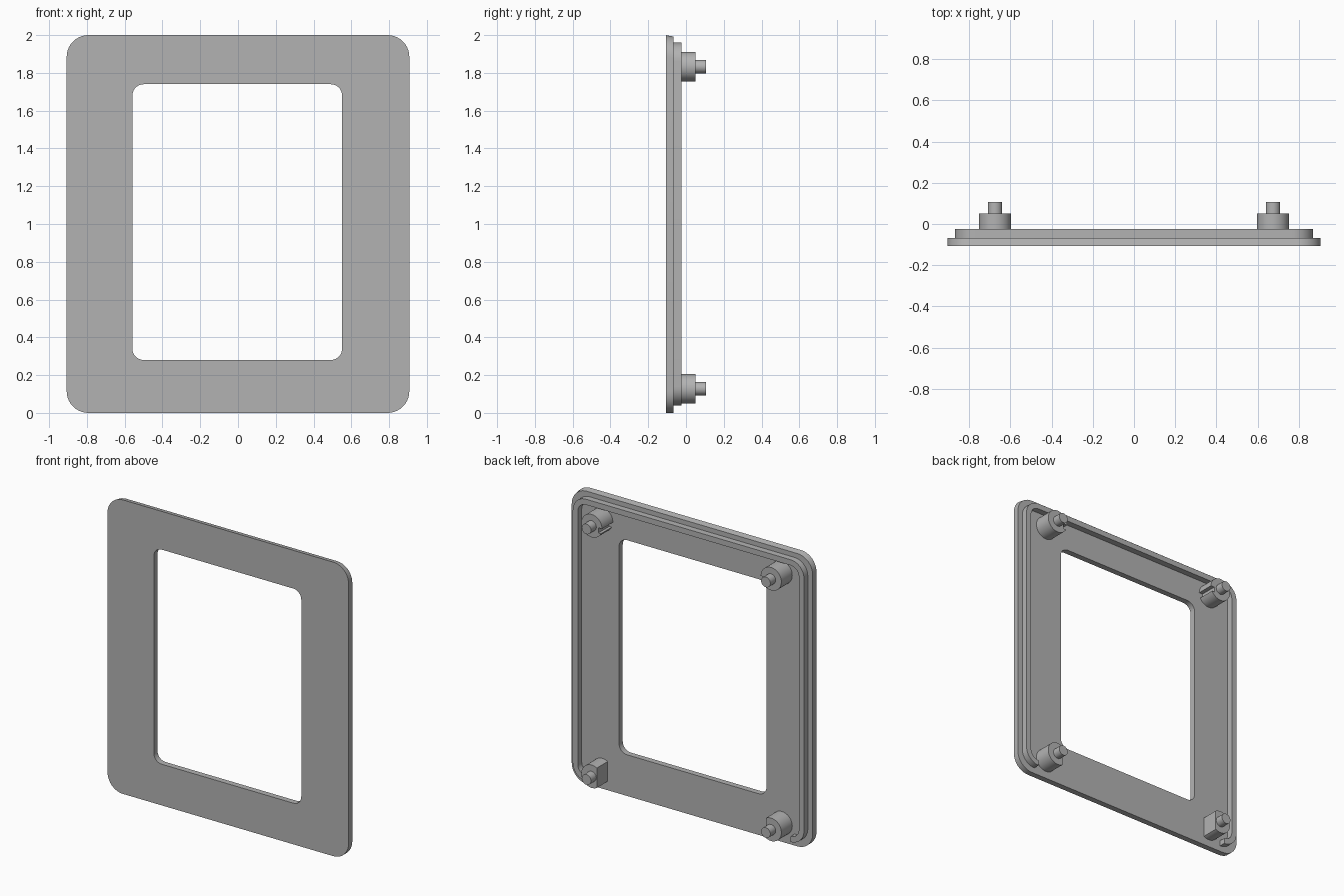
import bpy, bmesh
from math import cos, sin, pi, radians

if "Cube" in bpy.data.objects:
    bpy.data.objects.remove(bpy.data.objects["Cube"])

GREY = (0.45, 0.45, 0.45, 1)
grey = bpy.data.materials.new("plain grey")
grey.use_nodes = True
grey.diffuse_color = GREY
grey.node_tree.nodes["Principled BSDF"].inputs["Base Color"].default_value = GREY

FLOOR, LIP_TOP, BOSS_TOP, FRONT, PIN_TOP = -0.067, -0.025, 0.05, -0.107, 0.107
MID_Z = 1.0


def finish(bm, name, mirrored=False):
    bmesh.ops.recalc_face_normals(bm, faces=bm.faces)
    mesh = bpy.data.meshes.new(name)
    bm.to_mesh(mesh)
    bm.free()
    mesh.materials.append(grey)
    obj = bpy.data.objects.new(name, mesh)
    bpy.context.collection.objects.link(obj)
    bpy.ops.object.select_all(action='DESELECT')
    obj.select_set(True)
    bpy.context.view_layer.objects.active = obj
    bpy.ops.object.shade_smooth_by_angle(angle=radians(30))
    if mirrored:
        obj.modifiers.new("mirror", 'MIRROR')
    return obj


def rounded_outline(half_w, half_h, radius, cx=0, cz=MID_Z, steps=10):
    """Rounded rectangle, starting and ending on the bottom edge."""
    points = []
    for i, (sx, sz) in enumerate([(1, -1), (1, 1), (-1, 1), (-1, -1)]):
        for k in range(steps + 1):
            a = (i - 1 + k / steps) * pi / 2
            points.append((cx + sx * (half_w - radius) + radius * cos(a),
                           cz + sz * (half_h - radius) + radius * sin(a)))
    return points


def ring(outer, inner, y0, y1, closed=True):
    """Band between two outlines, extruded along y."""
    bm = bmesh.new()
    loops = [[bm.verts.new((x, y, z)) for x, z in pts]
             for pts, y in ((outer, y0), (outer, y1), (inner, y1), (inner, y0))]
    n = len(outer)
    for i in range(n if closed else n - 1):
        j = (i + 1) % n
        for a, b in zip(loops, loops[1:] + loops[:1]):
            bm.faces.new((a[i], a[j], b[j], b[i]))
    if not closed:
        for end in (0, -1):
            bm.faces.new([loop[end] for loop in loops])
    return bm


def prism(points, y0, y1, cx, cz):
    """Solid with the given cross-section, extruded along y."""
    bm = bmesh.new()
    base, top = [[bm.verts.new((cx + x, y, cz + z)) for x, z in points] for y in (y0, y1)]
    bm.faces.new(base)
    bm.faces.new(top)
    for i in range(len(points)):
        j = (i + 1) % len(points)
        bm.faces.new((base[i], base[j], top[j], top[i]))
    return bm


def arc(radius, start, end, steps=40):
    return [(radius * cos(radians(start + (end - start) * k / steps)),
             radius * sin(radians(start + (end - start) * k / steps)))
            for k in range(steps + 1)]


# Front plate with its window; the top edge slopes slightly to the back
plate = ring(rounded_outline(0.907, 1.0, 0.115),
             rounded_outline(0.555, 0.73, 0.06, cx=-0.004, cz=1.01), FRONT, FLOOR)
for v in plate.verts:
    if v.co.y > FRONT + 0.01 and v.co.z > 1.88:
        v.co.z -= 0.008
finish(plate, "front_plate")

# Raised lip around the top and sides, open along the bottom
finish(ring(rounded_outline(0.87, 0.96, 0.1), rounded_outline(0.832, 0.922, 0.062),
            FLOOR, LIP_TOP, closed=False), "back_lip")

# Mounting bosses: notched at the top, flat-sided at the bottom
R, BOSS_X, TOP_Z, LOW_Z = 0.078, 0.675, 1.833, 0.128
notched = arc(R, -153, 180) + [(-0.05, 0), (-0.05, R * sin(radians(-153)))]
flat_sided = arc(R, -120, 120)
for place, shape, z in (("top", notched, TOP_Z), ("bottom", flat_sided, LOW_Z)):
    finish(prism(shape, FLOOR, BOSS_TOP, BOSS_X, z), place + "_bosses", mirrored=True)
    pin = arc(0.035, 0, 360, 24)[:-1]
    finish(prism(pin, BOSS_TOP, PIN_TOP, BOSS_X, z), place + "_pins", mirrored=True)
